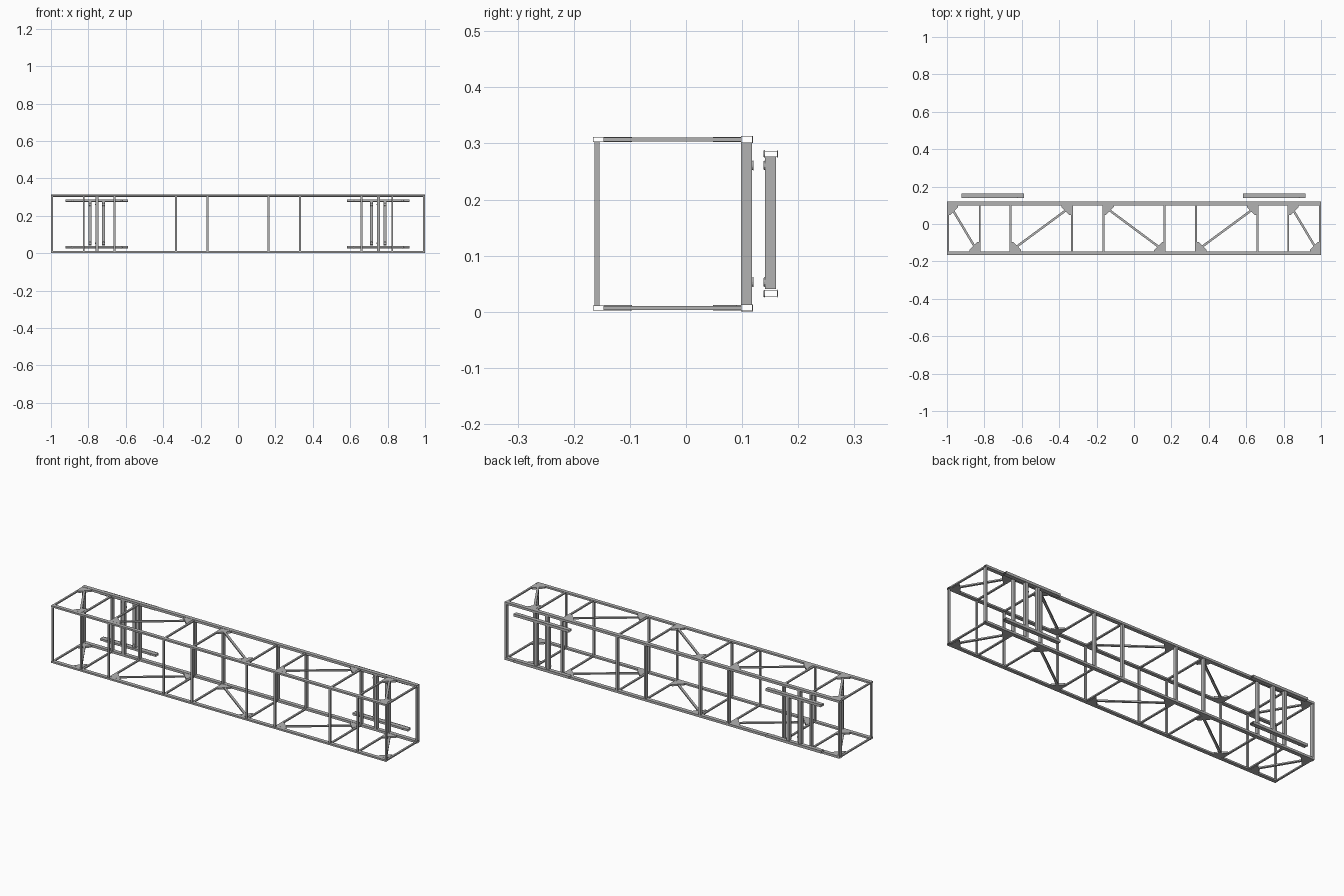
import bpy, bmesh, math
from mathutils import Vector, Matrix

cube = bpy.data.objects.get("Cube")
if cube:
    bpy.data.objects.remove(cube, do_unlink=True)

steel = bpy.data.materials.new("grey_steel")
steel.use_nodes = True
grey = (0.45, 0.45, 0.45, 1)
steel.diffuse_color = grey
steel.node_tree.nodes["Principled BSDF"].inputs["Base Color"].default_value = grey

MID = 0.157  # mid height of the frame


def finish(name, bm):
    bmesh.ops.recalc_face_normals(bm, faces=bm.faces)
    mesh = bpy.data.meshes.new(name)
    bm.to_mesh(mesh)
    bm.free()
    mesh.materials.append(steel)
    obj = bpy.data.objects.new(name, mesh)
    bpy.context.collection.objects.link(obj)
    return obj


def box(name, x, y, z):
    """Solid bar between (min, max) pairs."""
    bm = bmesh.new()
    bmesh.ops.create_cube(bm, size=1)
    for v in bm.verts:
        v.co = [lo + (c + 0.5) * (hi - lo) for c, (lo, hi) in zip(v.co, (x, y, z))]
    return finish(name, bm)


def tube(name, x, y, z, wall=0.001):
    """Open-ended rectangular tube along x."""
    bm = bmesh.new()
    rings = []
    for end in x:
        for w in (0, wall):
            y0, y1, z0, z1 = y[0] + w, y[1] - w, z[0] + w, z[1] - w
            rings.append([bm.verts.new((end, a, b))
                          for a, b in ((y0, z0), (y1, z0), (y1, z1), (y0, z1))])
    for p, q in ((0, 1), (0, 2), (1, 3), (2, 3)):
        for i in range(4):
            j = (i + 1) % 4
            bm.faces.new((rings[p][i], rings[p][j], rings[q][j], rings[q][i]))
    return finish(name, bm)


def diagonal(name, a, b, z, width=0.012, height=0.007):
    """Horizontal brace between two plan points."""
    a, b = Vector(a), Vector(b)
    d = b - a
    c = (a + b) / 2
    bm = bmesh.new()
    bmesh.ops.create_cube(bm, size=1)
    bmesh.ops.scale(bm, vec=(d.length, width, height), verts=bm.verts)
    bmesh.ops.transform(bm, verts=bm.verts,
                        matrix=Matrix.Translation((c.x, c.y, z))
                        @ Matrix.Rotation(math.atan2(d.y, d.x), 4, "Z"))
    return finish(name, bm)


def gusset(name, corner, sx, sy, z, leg=0.05, thick=0.0095):
    """Triangular corner plate with clipped tips."""
    tip = 0.008
    plan = [(0, 0), (leg, 0), (leg, tip), (tip, leg), (0, leg)]
    bm = bmesh.new()
    face = bm.faces.new([bm.verts.new((corner[0] + sx * px, corner[1] + sy * py, z - thick / 2))
                         for px, py in plan])
    new = bmesh.ops.extrude_face_region(bm, geom=[face])["geom"]
    bmesh.ops.translate(bm, vec=(0, 0, thick),
                        verts=[v for v in new if isinstance(v, bmesh.types.BMVert)])
    return finish(name, bm)


def bolt(name, x, y, z, radius=0.009, depth=0.003):
    bm = bmesh.new()
    bmesh.ops.create_cone(bm, cap_ends=True, segments=16, radius1=radius,
                          radius2=radius * 0.8, depth=depth)
    bmesh.ops.transform(bm, verts=bm.verts, matrix=Matrix.Translation((x, y, z))
                        @ Matrix.Rotation(math.pi / 2, 4, "X"))
    return finish(name, bm)


FRONT, BACK = -0.146, 0.098  # inner faces of the long rails
half = [0.163, 0.332, 0.66, 0.825, 0.995]
stations = sorted([-s for s in half] + half)

for level, sign in (("lower", -1), ("upper", 1)):
    zr = MID + sign * 0.15
    # long rails
    tube(level + "_front_rail", (-1, 1), (-0.166, FRONT), (zr - 0.0045, zr + 0.0045))
    tube(level + "_back_rail", (-1, 1), (BACK, 0.119), (zr - 0.006, zr + 0.006))
    # cross members
    for x in stations:
        box(level + "_cross_member", (x - 0.005, x + 0.005), (FRONT, BACK),
            (zr - 0.0035, zr + 0.0035))
    # braced bays: every second one, leaning alternate ways
    for n, i in enumerate(range(0, len(stations), 2)):
        x0, x1 = stations[i] + 0.005, stations[i + 1] - 0.005
        ya, yb = (BACK, FRONT) if n % 2 == 0 else (FRONT, BACK)
        inward = 1 if ya == FRONT else -1
        inset = 0.018
        diagonal(level + "_diagonal_brace", (x0 + inset, ya + inward * inset),
                 (x1 - inset, yb - inward * inset), zr)
        gusset(level + "_gusset", (x0, ya), 1, inward, zr)
        gusset(level + "_gusset", (x1, yb), -1, -inward, zr)

# uprights on both faces
for x in stations:
    box("front_upright", (x - 0.005, x + 0.005), (-0.163, -0.154), (0.0115, 0.3025))
    box("back_upright", (x - 0.005, x + 0.005), (BACK, 0.118), (0.013, 0.301))

# mounting ladders behind the frame
for side, cx in (("right", -0.755), ("left", 0.75)):
    box(side + "_mount_post", (cx - 0.008, cx + 0.008), (BACK, 0.118), (0.013, 0.301))
    for dx in (-0.036, 0.036):
        box(side + "_ladder_upright", (cx + dx - 0.008, cx + dx + 0.008),
            (0.141, 0.16), (0.041, 0.276))
    for sign in (-1, 1):
        zr = MID + sign * 0.1245
        ends = (cx - 0.166, cx + 0.166)
        tube(side + "_ladder_rail", ends, (0.14, 0.163), (zr - 0.0055, zr + 0.0055))
        box(side + "_ladder_flange", ends, (0.163, 0.164), (zr - 0.007, zr + 0.007))
        zb = MID + sign * 0.104
        bolt(side + "_post_bolt", cx, 0.1185, zb)
        for dx in (-0.036, 0.036):
            bolt(side + "_ladder_bolt", cx + dx, 0.1395, zb)
        for dx in (-0.13, 0.13):
            bolt(side + "_rail_bolt", cx + dx, 0.1395, zr, radius=0.007)
